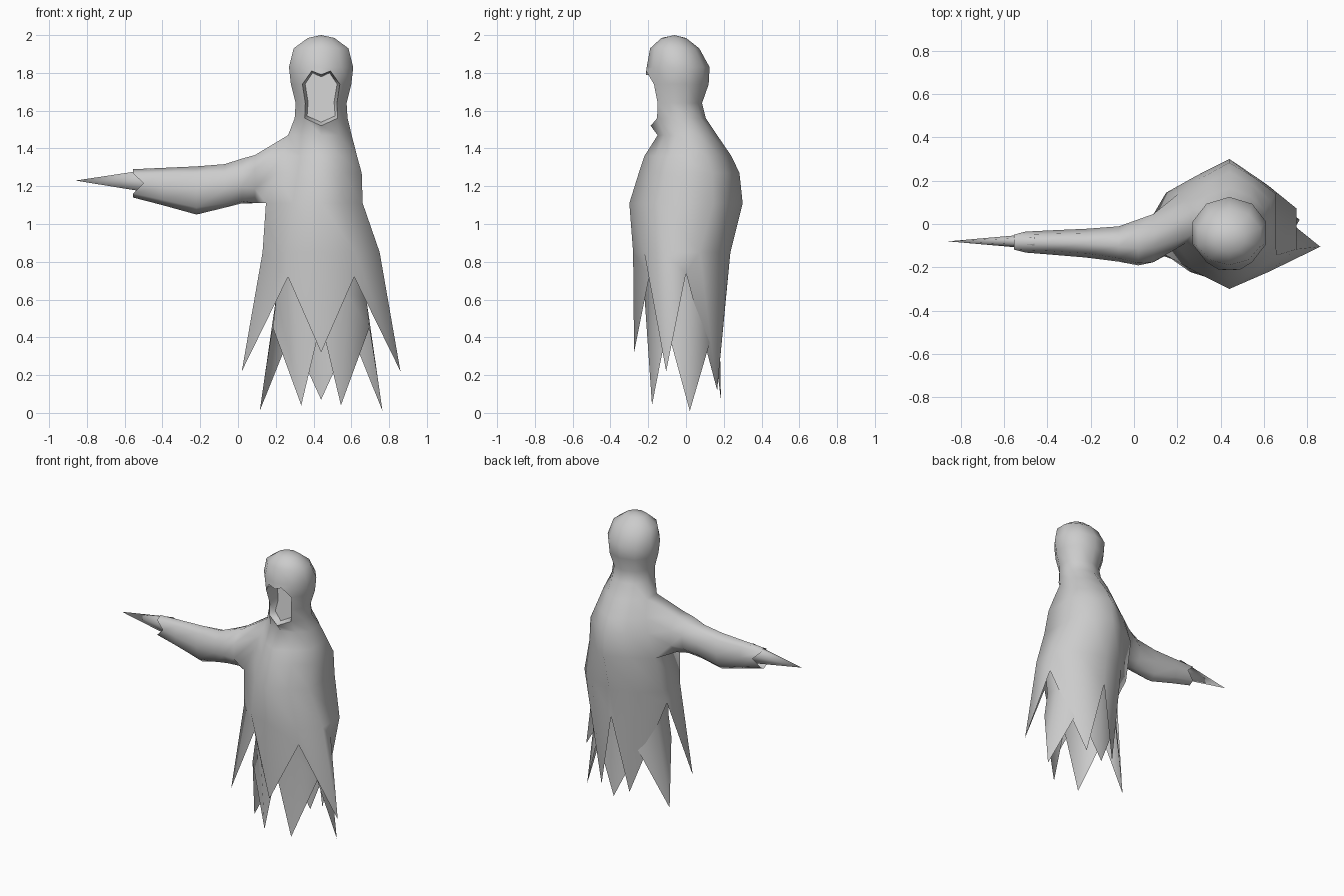
import bpy, bmesh
from math import sin, cos, pi, radians

cube = bpy.data.objects.get("Cube")
if cube:
    bpy.data.objects.remove(cube, do_unlink=True)

CX = 0.44   # centre line of the robe
N = 10      # columns around the robe, column 0 faces front

cloth = bpy.data.materials.new("pale grey cloth")
cloth.use_nodes = True
cloth.diffuse_color = (0.6, 0.6, 0.6, 1)
cloth.node_tree.nodes["Principled BSDF"].inputs["Base Color"].default_value = (0.6, 0.6, 0.6, 1)


def bridge(bm, a, b, skip=()):
    for k in range(len(a)):
        if k not in skip:
            j = (k + 1) % len(a)
            bm.faces.new((a[k], b[k], b[j], a[j]))


def loft(bm, rings, holes={}):
    """Bridge closed rings, leaving out the columns listed per row; returns the vertex grid."""
    grid = [[bm.verts.new(p) for p in ring] for ring in rings]
    for row in range(len(grid) - 1):
        bridge(bm, grid[row], grid[row + 1], holes.get(row, ()))
    return grid


def finish(bm, name):
    mesh = bpy.data.meshes.new(name)
    bm.to_mesh(mesh)
    bm.free()
    for poly in mesh.polygons:
        poly.use_smooth = True
    mesh.materials.append(cloth)
    obj = bpy.data.objects.new(name, mesh)
    bpy.context.collection.objects.link(obj)


def mirror_ring(half):
    """Mirror six points, front to back, into a full ring."""
    mirrored = [(-x, y, z) for x, y, z in half[-2:0:-1]]
    return [(CX + x, y, z) for x, y, z in half + mirrored]


def robe_ring(z, left, right, front, back, point=0.0):
    """Ten-sided section; point turns it from an oval to a hexagon with front and back ridges."""
    side = .31 + .19 * point
    ridge = .81 + point * ((1 + side) / 2 - .81)
    near = .62 - .12 * point
    unit = [(0, 1), (near, ridge), (1, side), (1, -side), (near, -ridge), (0, -1)]
    mid, deep = (front + back) / 2, (back - front) / 2
    ring = mirror_ring([(x, mid - y * deep, z) for x, y in unit])
    return [(CX + (x - CX) * (left if x > CX else right), y, z) for x, y, z in ring]


def arm_ring(x, z_low, z_high, y_front, y_back, turn=0, n=8):
    """Oval section across the arm."""
    angles = [2 * pi * k / n + radians(turn) for k in range(n)]
    return [(x, (y_front + y_back) / 2 - cos(a) * (y_back - y_front) / 2,
             (z_low + z_high) / 2 - sin(a) * (z_high - z_low) / 2) for a in angles]


# Hooded robe with the outer ragged skirt, open at the face and one shoulder
sections = [
    (1.985, .07, .07, -.13, 0, 0),
    (1.93, .145, .145, -.19, .07, 0),
    (1.83, .17, .17, -.208, .125, 0),
    (1.74, .16, .16, -.2, .12, 0),
    (1.64, .135, .135, -.175, .085, 0),
    (1.56, .14, .14, -.18, .105, 0),
    (1.47, .162, .175, -.15, .165, .3),
    (1.36, .19, .2, -.22, .24, .6),
    (1.27, .215, .235, -.25, .283, .8),
    (1.11, .22, .292, -.3, .3, .9),
    (.85, .31, .31, -.28, .235, .3),
]
outer_hem = mirror_ring([(0, -.275, .32), (.175, -.195, .72), (.42, -.105, .22),
                         (.29, 0, .74), (.11, .165, .12), (0, .215, .65)])
holes = {3: (0, 9), 4: (0, 9), 6: (7,), 7: (7,), 8: (7,)}
bm = bmesh.new()
grid = loft(bm, [robe_ring(*s) for s in sections] + [outer_hem], holes)
crown = bm.verts.new((CX, -.06, 2.0))
for k in range(N):
    bm.faces.new((crown, grid[0][k], grid[0][(k + 1) % N]))

# Shaped rim of the face opening
brow, cheek, chin = grid[3:6]
bm.verts.remove(cheek[0])
brow[0].co = (CX, -.212, 1.79)
chin[0].co = (CX, -.187, 1.52)
arch = []
for k in (1, 9):
    peak = bmesh.utils.edge_split(bm.edges.get((brow[0], brow[k])), brow[0], .5)[1]
    peak.co.z += .045
    peak.co.y -= .02
    arch.append(peak)

# Recessed face set back inside the hood
face = bm.faces.new((brow[0], arch[1], brow[9], cheek[9], chin[9],
                     chin[0], chin[1], cheek[1], brow[1], arch[0]))
for e in face.edges:
    e.smooth = False
face.normal_update()
bmesh.ops.inset_individual(bm, faces=[face], thickness=.015, depth=-.03)
for v in face.verts:
    v.co.y += (v.co.z - 1.5) * .3

# Outstretched sleeve with a notched cuff, grown from the shoulder opening
armhole = [grid[r][8] for r in (8, 9)] + [grid[r][7] for r in (9, 8, 7, 6)] \
    + [grid[r][8] for r in (6, 7)]
sleeve = [arm_ring(*r) for r in (
    (.09, 1.1, 1.375, -.185, .055, 22),
    (.02, 1.105, 1.35, -.195, .025, 15),
    (-.07, 1.085, 1.318, -.175, -.01, 8),
    (-.22, 1.05, 1.305, -.155, -.022),
    (-.4, 1.1, 1.297, -.14, -.03),
    (-.555, 1.14, 1.29, -.132, -.035))]
for k in (0, 4):
    sleeve[-1][k] = (-.5,) + sleeve[-1][k][1:]
bridge(bm, armhole, loft(bm, sleeve)[0])
finish(bm, "hooded_robe")

# Inner ragged skirt, its points fall between the outer ones
inner_hem = mirror_ring([(0, -.2, .48), (.105, -.18, .04), (.255, -.1, .45),
                         (.325, .02, .01), (.16, .14, .42), (0, .185, .07)])
bm = bmesh.new()
loft(bm, [robe_ring(.85, .25, .25, -.24, .18, .2),
          robe_ring(.62, .237, .237, -.22, .175, .2), inner_hem])
finish(bm, "inner_skirt")

# Tapered hand
bm = bmesh.new()
wrist = loft(bm, [arm_ring(-.46, 1.155, 1.3, -.115, -.045, n=6)])[0]
tip = bm.verts.new((-.86, -.08, 1.23))
for k in range(6):
    bm.faces.new((wrist[k], tip, wrist[(k + 1) % 6]))
finish(bm, "hand")
